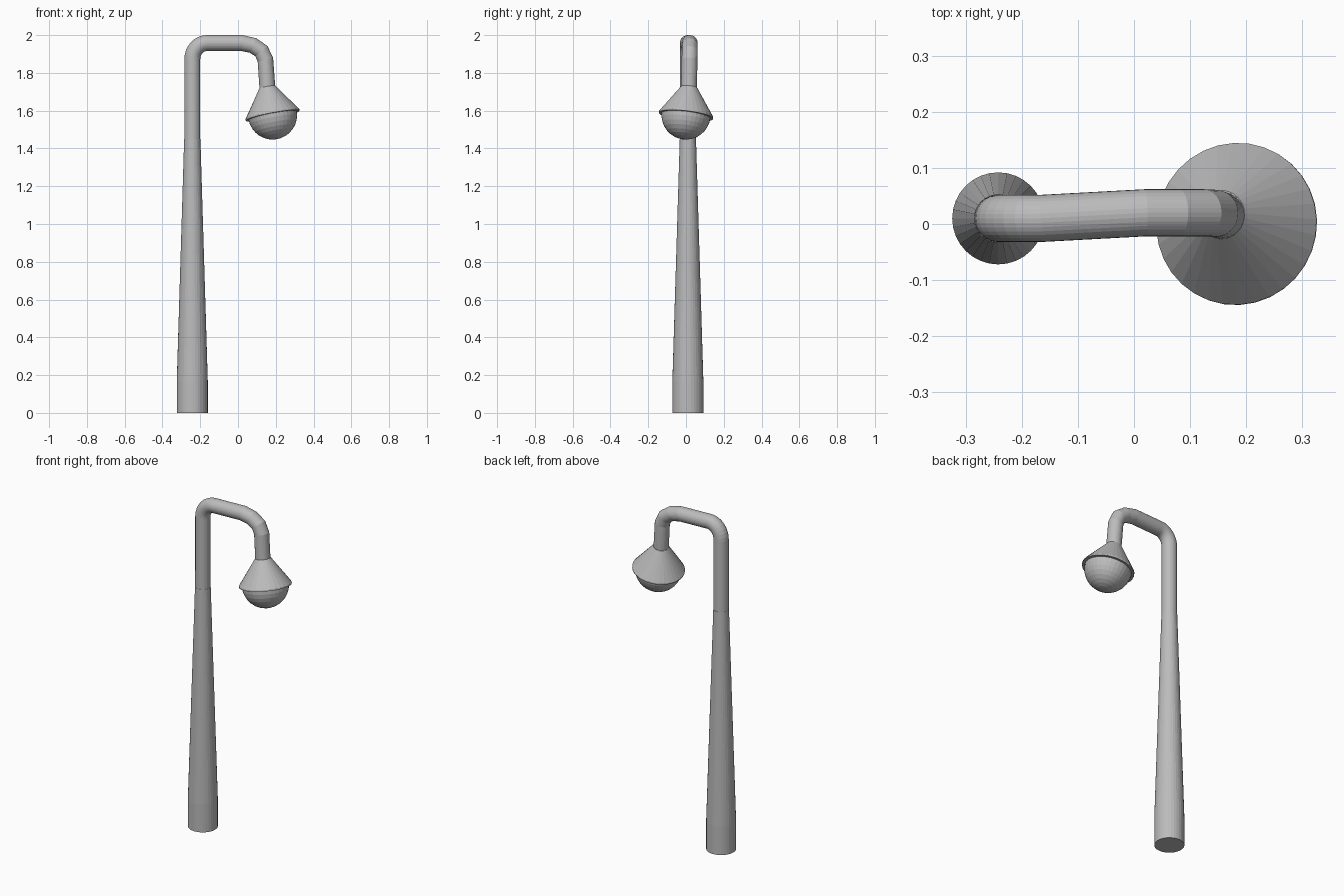
import bpy
import bmesh
from math import pi, sin, cos
from mathutils import Vector, Matrix

cube = bpy.data.objects.get("Cube")
if cube:
    bpy.data.objects.remove(cube)

grey = bpy.data.materials.new("grey metal")
grey.use_nodes = True
COLOR = (0.5, 0.5, 0.5, 1)
grey.diffuse_color = COLOR
grey.node_tree.nodes["Principled BSDF"].inputs["Base Color"].default_value = COLOR
SIDES = 32


def lathe(name, profile, matrix):
    """Turn (radius, height) points about local z; a zero radius closes an end."""
    bm = bmesh.new()
    verts = [bm.verts.new((r, 0, z)) for r, z in profile]
    edges = [bm.edges.new(pair) for pair in zip(verts, verts[1:])]
    bmesh.ops.spin(bm, geom=verts + edges, axis=(0, 0, 1), cent=(0, 0, 0),
                   steps=SIDES, angle=2 * pi)
    bmesh.ops.remove_doubles(bm, verts=bm.verts, dist=0.0001)
    bmesh.ops.recalc_face_normals(bm, faces=bm.faces)
    mesh = bpy.data.meshes.new(name)
    bm.to_mesh(mesh)
    bm.free()
    mesh.materials.append(grey)
    obj = bpy.data.objects.new(name, mesh)
    obj.matrix_world = matrix
    bpy.context.collection.objects.link(obj)
    return obj


# Tapered post on a short straight foot
lathe("post", [(0, 0), (0.082, 0), (0.082, 0.17), (0.043, 1.45), (0, 1.45)],
      Matrix.Translation((-0.242, 0.01, 0)))

# Bent arm: up from the post, across, and down to the lamp
path = [(-0.242, 0.01, 1.42)]
for i in range(9):
    a = pi - i * pi / 16
    path.append((-0.165 + 0.077 * cos(a), 0.01, 1.872 + 0.086 * sin(a)))
path += [(0.02, 0.02, 1.958), (0.08, 0.02, 1.945),
         (0.124, 0.02, 1.915), (0.145, 0.019, 1.87), (0.156, 0.015, 1.715)]
curve = bpy.data.curves.new("arm", "CURVE")
curve.dimensions = "3D"
curve.bevel_depth = 0.042
curve.bevel_resolution = 14
curve.use_fill_caps = True
spline = curve.splines.new("POLY")
spline.points.add(len(path) - 1)
for point, co in zip(spline.points, path):
    point.co = (*co, 1)
spline.use_smooth = False
curve.materials.append(grey)
arm = bpy.data.objects.new("arm", curve)
bpy.context.collection.objects.link(arm)
bpy.context.view_layer.objects.active = arm
arm.select_set(True)
bpy.ops.object.convert(target="MESH")

# Lamp head, tilted so its axis runs from the arm's end to the rim centre
rim = Vector((0.183, 0, 1.577))
axis = Vector((0.155, 0.017, 1.725)) - rim
tilt = Matrix.Translation(rim) @ axis.to_track_quat("Z", "Y").to_matrix().to_4x4()
top = axis.length
lathe("lamp_shade", [(0, top), (0.043, top), (0.145, 0.004), (0.145, -0.004), (0, -0.004)], tilt)

# Round lamp globe below the shade
globe = [(0.13 * cos(i * pi / 16), -0.13 * sin(i * pi / 16)) for i in range(8)]
lathe("lamp_globe", [(0, 0)] + globe + [(0, -0.13)], tilt)
